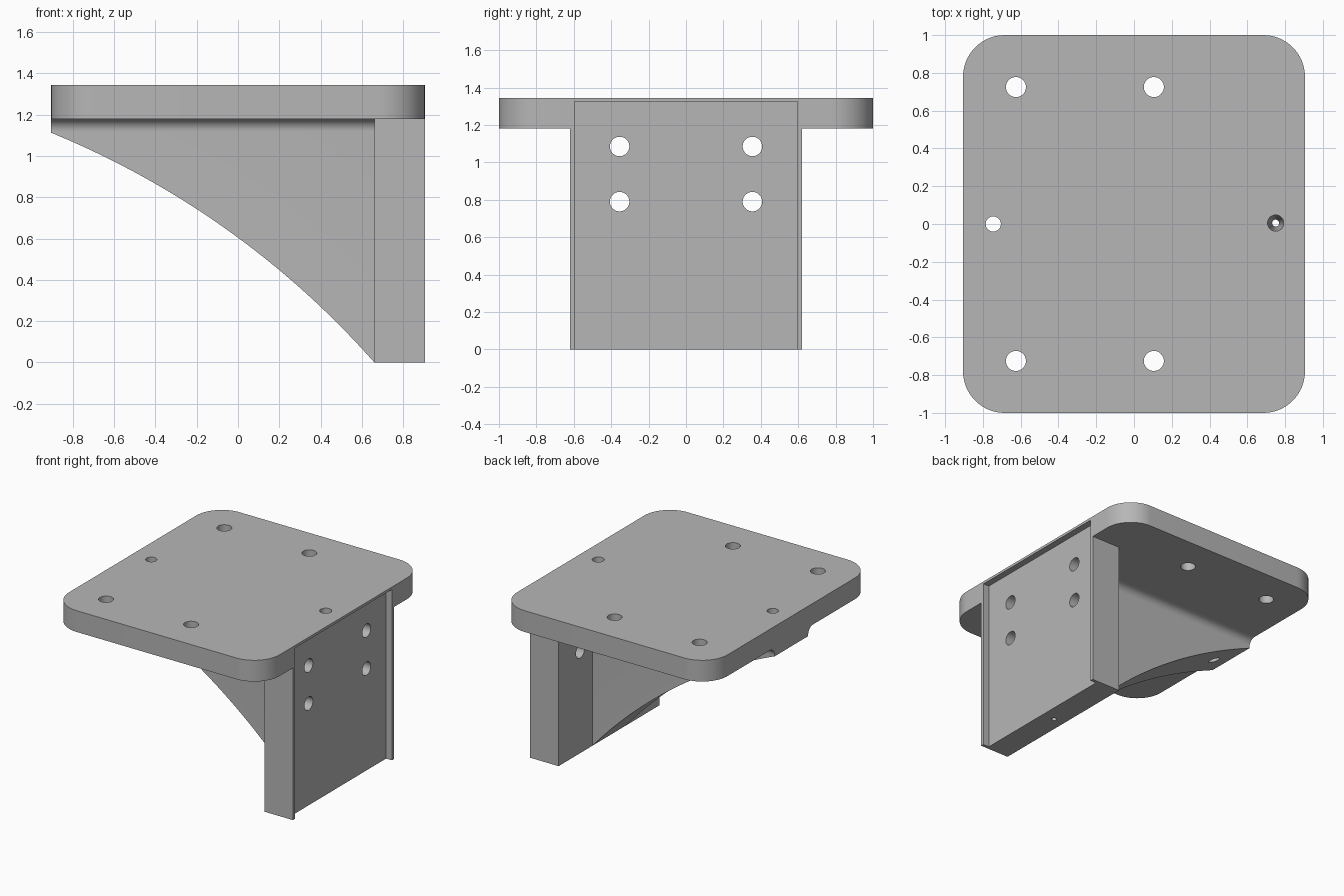
import bpy
import bmesh
from math import cos, sin, pi, radians
from mathutils import Vector, Matrix

if "Cube" in bpy.data.objects:
    bpy.data.objects.remove(bpy.data.objects["Cube"], do_unlink=True)

grey = bpy.data.materials.new("plain grey")
grey.use_nodes = True
colour = (0.47, 0.47, 0.47, 1)
grey.diffuse_color = colour
grey.node_tree.nodes["Principled BSDF"].inputs["Base Color"].default_value = colour


def make_object(name, bm):
    bmesh.ops.recalc_face_normals(bm, faces=bm.faces)
    mesh = bpy.data.meshes.new(name)
    bm.to_mesh(mesh)
    bm.free()
    mesh.materials.append(grey)
    obj = bpy.data.objects.new(name, mesh)
    bpy.context.collection.objects.link(obj)
    return obj


def prism(name, outline, sweep):
    """Extrude a closed 3D outline along a vector."""
    bm = bmesh.new()
    face = bm.faces.new([bm.verts.new(p) for p in outline])
    top = bmesh.ops.extrude_face_region(bm, geom=[face])["geom"]
    moved = [v for v in top if isinstance(v, bmesh.types.BMVert)]
    bmesh.ops.translate(bm, verts=moved, vec=Vector(sweep))
    return make_object(name, bm)


def box(name, low, high):
    x, y, z = low
    outline = [(x, y, z), (high[0], y, z), (high[0], high[1], z), (x, high[1], z)]
    return prism(name, outline, (0, 0, high[2] - z))


def rod(name, centre, r_low, r_high, length, axis="Z", sides=48):
    bm = bmesh.new()
    bmesh.ops.create_cone(bm, cap_ends=True, segments=sides, radius1=r_low,
                          radius2=r_high, depth=length)
    turn = {"Z": Matrix(), "X": Matrix.Rotation(pi / 2, 4, "Y"),
            "Y": Matrix.Rotation(pi / 2, 4, "X")}[axis]
    bmesh.ops.transform(bm, matrix=Matrix.Translation(centre) @ turn, verts=bm.verts)
    return make_object(name, bm)


def cut(part, cutters):
    bpy.context.view_layer.objects.active = part
    for cutter in cutters:
        mod = part.modifiers.new("cut", "BOOLEAN")
        mod.operation = "DIFFERENCE"
        mod.solver = "EXACT"
        mod.object = cutter
        bpy.ops.object.modifier_apply(modifier=mod.name)


def arc(cx, cy, r, start, end, steps):
    angles = [radians(start + (end - start) * i / steps) for i in range(steps + 1)]
    return [(cx + r * cos(a), cy + r * sin(a)) for a in angles]


half_x, half_y, wall_half, rib_half = 0.905, 1.0, 0.62, 0.205
wall_x, under, top = 0.66, 1.18, 1.345

# Top plate with rounded corners
radius = 0.22
outline = []
for i, (sx, sy) in enumerate([(1, 1), (-1, 1), (-1, -1), (1, -1)]):
    outline += arc(sx * (half_x - radius), sy * (half_y - radius), radius,
                   90 * i, 90 * i + 90, 16)
plate = prism("top_plate", [(x, y, under) for x, y in outline], (0, 0, top - under))

# Upright mounting wall
wall = box("mounting_wall", (wall_x, -wall_half, 0), (half_x, wall_half, under))

# Central rib, flared into the plate by a fillet on each side
fillet = 0.06
side = arc(rib_half + fillet, under - fillet, fillet, 180, 90, 10)
section = [(rib_half, 0)] + side
section += [(-y, z) for y, z in reversed(section)]
rib = prism("support_rib", [(-half_x, y, z) for y, z in section],
            (wall_x + half_x, 0, 0))

# Cutters: sweeping underside, shallow recess and holes
sweep = rod("sweep_cutter", (-2.504, 0, -2.795), 4.222, 4.222, 2, "Y", 400)
recess = box("recess_cutter", (half_x - 0.05, -0.595, -0.1), (1.1, 0.595, 1.325))
plate_holes = [rod("plate_hole_cutter", (x, y, 1.26), 0.053, 0.053, 0.6)
               for x in (-0.625, 0.105) for y in (-0.725, 0.725)]
wall_holes = [rod("wall_hole_cutter", (0.8, y, z), 0.052, 0.052, 0.6, "X")
              for y in (-0.355, 0.355) for z in (0.79, 1.085)]
rib_hole = rod("rib_hole_cutter", (-0.745, 0, 1.2), 0.04, 0.04, 0.8)
taper_hole = rod("taper_hole_cutter", (0.75, 0.005, top / 2), 0.018, 0.043, top + 0.04)

cut(plate, plate_holes + [rib_hole, taper_hole, recess])
cut(wall, wall_holes + [taper_hole, recess])
cut(rib, [sweep, rib_hole])

for cutter in plate_holes + wall_holes + [sweep, recess, rib_hole, taper_hole]:
    bpy.data.objects.remove(cutter, do_unlink=True)

# Smooth the curved faces, keep the edges crisp
for part in (plate, wall, rib):
    bpy.ops.object.select_all(action="DESELECT")
    part.select_set(True)
    bpy.context.view_layer.objects.active = part
    bpy.ops.object.shade_smooth_by_angle(angle=radians(30))
